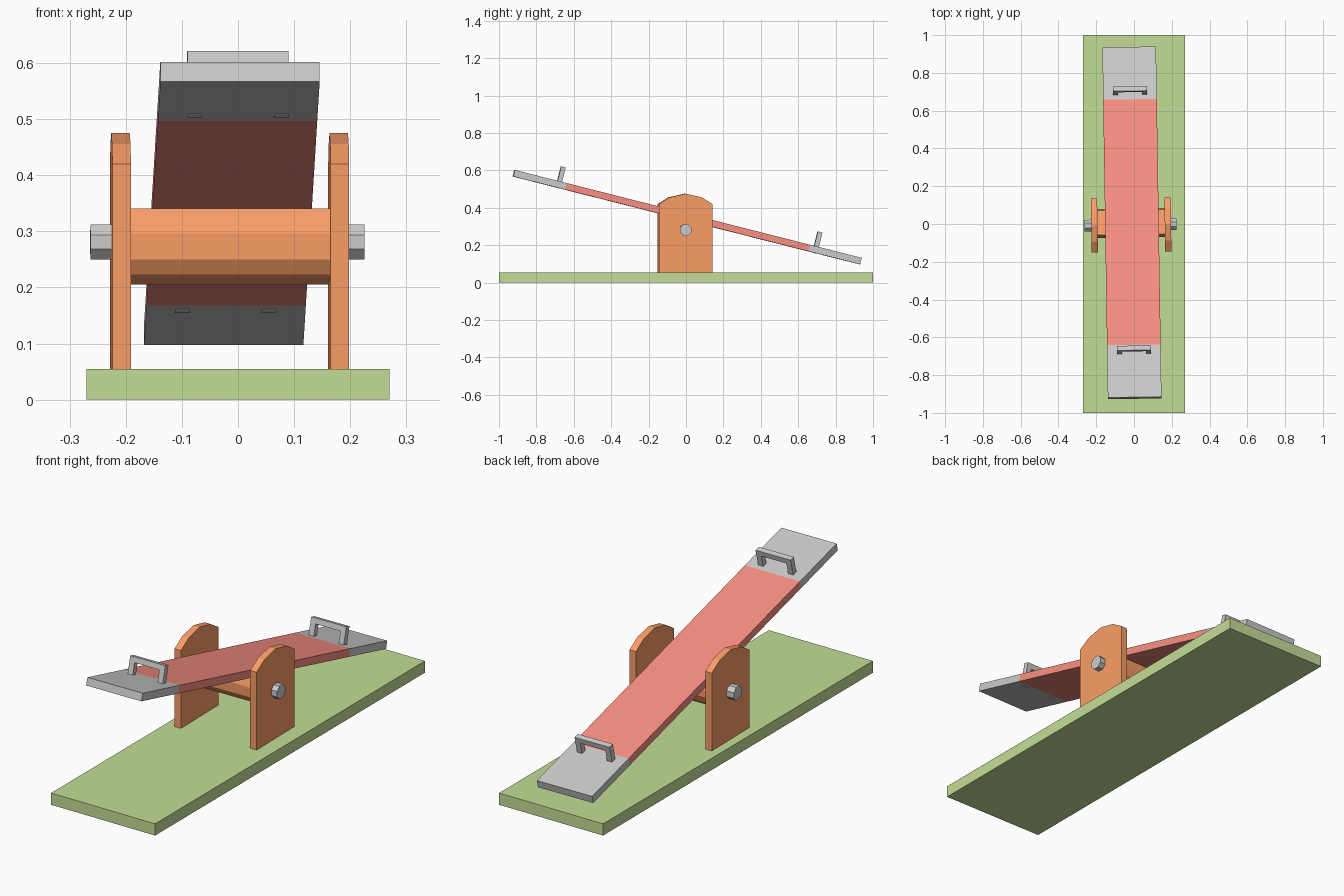
import bpy, bmesh, math
from mathutils import Matrix, Vector

if "Cube" in bpy.data.objects:
    bpy.data.objects.remove(bpy.data.objects["Cube"])


def colour(name, rgb):
    m = bpy.data.materials.new(name)
    m.diffuse_color = (*rgb, 1)
    m.use_nodes = True
    m.node_tree.nodes["Principled BSDF"].inputs["Base Color"].default_value = m.diffuse_color
    return m


GREEN = colour("green", (0.545, 0.73, 0.31))
ORANGE = colour("orange", (0.957, 0.34, 0.133))
RED = colour("red", (0.957, 0.275, 0.225))


def finish(name, bm, matrix, mat=None):
    bmesh.ops.recalc_face_normals(bm, faces=bm.faces)
    bm.transform(matrix)
    me = bpy.data.meshes.new(name)
    bm.to_mesh(me)
    bm.free()
    ob = bpy.data.objects.new(name, me)
    bpy.context.collection.objects.link(ob)
    if mat:
        me.materials.append(mat)
    return ob


def add_box(bm, lo, hi):
    lo, hi = Vector(lo), Vector(hi)
    m = Matrix.Translation((lo + hi) / 2) @ Matrix.Diagonal((*(hi - lo), 1))
    bmesh.ops.create_cube(bm, size=1, matrix=m)


def box(name, lo, hi, matrix, mat=None):
    bm = bmesh.new()
    add_box(bm, lo, hi)
    return finish(name, bm, matrix, mat)


def prism(name, yz, x0, x1, matrix, mat=None):
    """Extrude a (y, z) outline along x."""
    bm = bmesh.new()
    face = bm.faces.new([bm.verts.new((x0, y, z)) for y, z in yz])
    ext = bmesh.ops.extrude_face_region(bm, geom=[face])
    verts = [g for g in ext["geom"] if isinstance(g, bmesh.types.BMVert)]
    bmesh.ops.translate(bm, verts=verts, vec=(x1 - x0, 0, 0))
    return finish(name, bm, matrix, mat)


# ground slab
box("base", (-0.27, -1, 0), (0.27, 1, 0.055), Matrix())

bpy.data.objects["base"].data.materials.append(GREEN)

# stand, turned slightly on the base
turn = Matrix.Rotation(math.radians(0.9), 4, 'Z')
stand = Matrix.Translation((-0.015, -0.005, 0)) @ turn
arch = [(-0.143, 0.055), (0.143, 0.055), (0.143, 0.42), (0.085, 0.456),
        (0, 0.475), (-0.085, 0.456), (-0.143, 0.42)]
for side, name in ((-1, "left_support"), (1, "right_support")):
    prism(name, arch, side * 0.1945 - 0.0165, side * 0.1945 + 0.0165, stand, ORANGE)

# drum under the plank, flat on top along the tilt
drum = [(-0.05, 0.341), (-0.067, 0.296), (-0.066, 0.25), (-0.05, 0.223), (-0.015, 0.205),
        (0.035, 0.205), (0.07, 0.228), (0.086, 0.265), (0.086, 0.295), (0.08, 0.309)]
prism("drum", drum, -0.18, 0.18, stand, ORANGE)

# axle pin, octagonal
pin = [(0.0335 * math.cos(a), 0.281 + 0.0335 * math.sin(a))
       for a in (math.pi / 8 + i * math.pi / 4 for i in range(8))]
prism("axle_pin", pin, -0.248, 0.24, stand)

# tilted plank: red middle, grey seats
tilt = Matrix.Rotation(math.radians(-14.22), 4, 'X')
plank = Matrix.Translation((-0.011, 0.006, 0.3495)) @ turn @ tilt
W, T, L, R = 0.142, 0.018, 0.9565, 0.67
box("plank", (-W, -R, -T), (W, R, T), plank, RED)

for s, end in ((-1, "front"), (1, "rear")):
    y0, y1 = sorted((s * R, s * L))
    box(end + "_seat", (-W, y0, -T), (W, y1, T), plank)
    # handle: two posts through the seat and a crossbar
    bm = bmesh.new()
    c = s * 0.708
    for x in (-0.09, 0.064):
        add_box(bm, (x, c - 0.0125, -T - 0.001), (x + 0.026, c + 0.0125, 0.073))
    add_box(bm, (-0.09, c - 0.0125, 0.073), (0.09, c + 0.0125, 0.098))
    finish(end + "_handle", bm, plank)
